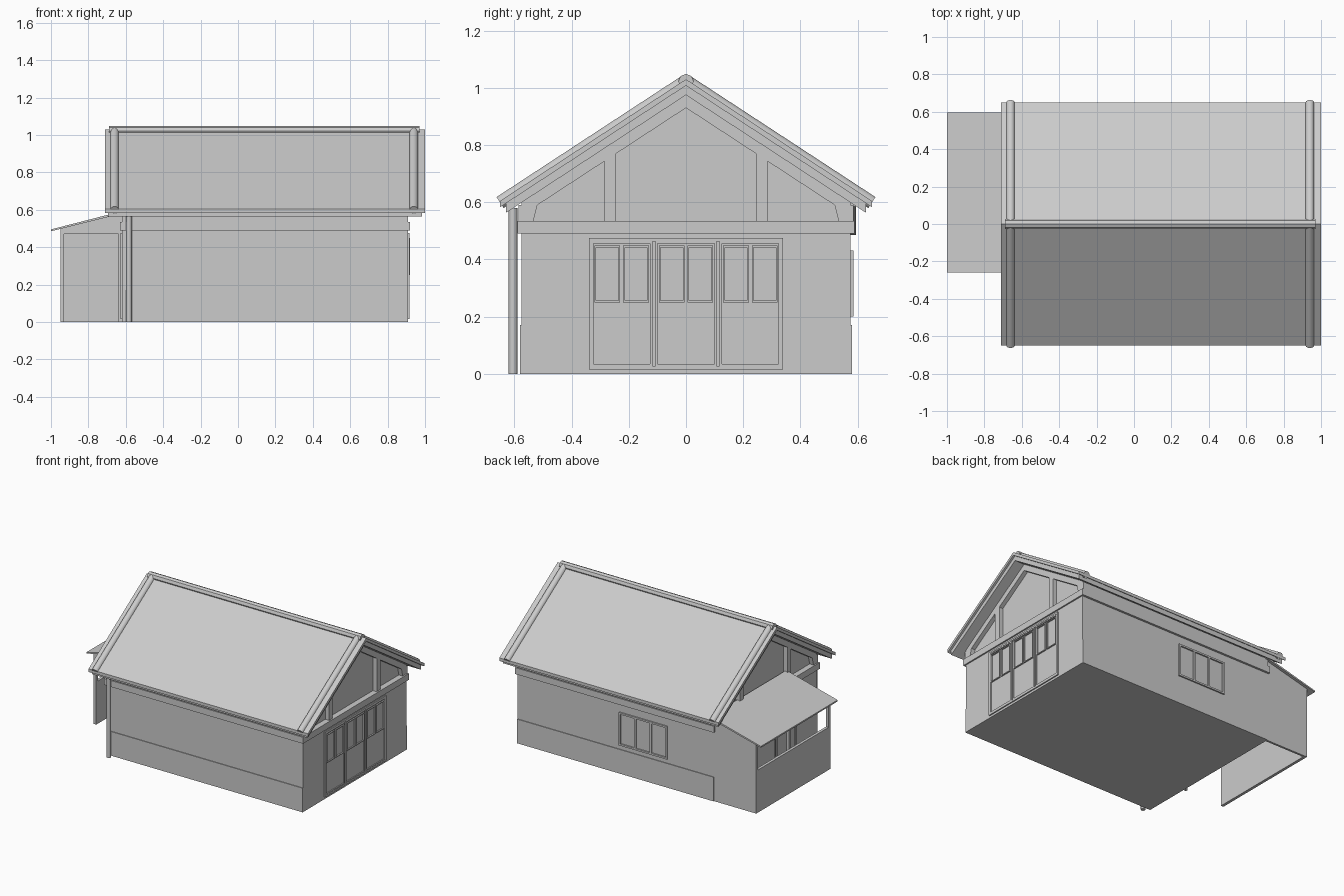
import bpy
import bmesh
import math
from mathutils import Vector

cube = bpy.data.objects.get("Cube")
if cube:
    bpy.data.objects.remove(cube, do_unlink=True)

mat = bpy.data.materials.new("plain grey")
mat.use_nodes = True
GREY = (0.6, 0.6, 0.6, 1)
mat.diffuse_color = GREY
mat.node_tree.nodes["Principled BSDF"].inputs["Base Color"].default_value = GREY

MID = 0.145      # x of the main building's centre
SLOPE = 0.654    # roof pitch


def finish(name, bm):
    bmesh.ops.recalc_face_normals(bm, faces=bm.faces)
    mesh = bpy.data.meshes.new(name)
    bm.to_mesh(mesh)
    bm.free()
    mesh.materials.append(mat)
    obj = bpy.data.objects.new(name, mesh)
    bpy.context.collection.objects.link(obj)
    return obj


def prism(name, points, start, end, axis="x"):
    """Extrude a (y, z) profile along x, or an (x, z) profile along y."""
    bm = bmesh.new()
    place = (lambda p: (start, *p)) if axis == "x" else (lambda p: (p[0], start, p[1]))
    face = bm.faces.new([bm.verts.new(place(p)) for p in points])
    out = bmesh.ops.extrude_face_region(bm, geom=[face])
    step = Vector((end - start, 0, 0) if axis == "x" else (0, end - start, 0))
    bmesh.ops.translate(bm, vec=step, verts=[v for v in out["geom"] if isinstance(v, bmesh.types.BMVert)])
    return finish(name, bm)


def box(name, x, y, z):
    return prism(name, [(y[0], z[0]), (y[1], z[0]), (y[1], z[1]), (y[0], z[1])], *x)


def tube(name, a, b, radius, sides=16):
    a, b = Vector(a), Vector(b)
    bm = bmesh.new()
    bmesh.ops.create_cone(bm, cap_ends=True, segments=sides, radius1=radius, radius2=radius, depth=(b - a).length)
    turn = (b - a).to_track_quat("Z", "Y").to_matrix().to_4x4()
    turn.translation = (a + b) / 2
    bm.transform(turn)
    obj = finish(name, bm)
    for f in obj.data.polygons:
        f.use_smooth = sides > 8 and len(f.vertices) == 4
    return obj


def chevron(name, top, bottom, half, x):
    """Two sloping slabs joined at the ridge."""
    drop = SLOPE * half
    return prism(name, [(-half, bottom - drop), (0, bottom), (half, bottom - drop),
                        (half, top - drop), (0, top), (-half, top - drop)], *x)


def frame(name, x, y, z, w):
    """Rectangular frame facing along x."""
    box(name + "_bottom", x, y, (z[0], z[0] + w))
    box(name + "_top", x, y, (z[1] - w, z[1]))
    for a in (y[0], y[1] - w):
        box(name + "_stile", x, (a, a + w), (z[0] + w, z[1] - w))


# Main walls, with the gable core set back behind its timber frame
box("lower_walls", (-0.62, 0.91), (-0.575, 0.575), (0, 0.535))
prism("gable_core", [(-0.57, 0.5), (0.57, 0.5), (0.57, 0.61), (0, 0.985), (-0.57, 0.61)], -0.59, 0.88)
box("wall_band", (-0.63, 0.92), (-0.59, 0.59), (0.49, 0.535))
for s in (-1, 1):
    box("plinth", (-0.62, 0.91), sorted((s * 0.57, s * 0.58)), (0, 0.17))
    box("wall_plate", (-0.62, 0.91), sorted((s * 0.56, s * 0.585)), (0.535, 0.59))

# Roof with ridge and verge tubes
chevron("roof_cover", 1.03, 1.008, 0.65, (-0.71, 1.0))
chevron("roof_deck", 1.01, 0.975, 0.63, (-0.695, 0.985))
tube("ridge_tube", (-0.69, 0, 1.022), (0.97, 0, 1.022), 0.027, 8)
for x in (-0.66, 0.94):
    for s in (-1, 1):
        tube("verge_tube", (x, 0, 1.024), (x, s * 0.65, 1.024 - SLOPE * 0.65), 0.023)

# Both ends: gable timbers and triple doors
for side in (-1, 1):
    def span(a, b):
        """Distances out from the end wall face, as sorted x limits."""
        return sorted((MID + side * (0.765 + a), MID + side * (0.765 + b)))

    chevron("gable_rafters", 0.98, 0.93, 0.575, span(-0.03, 0))
    for s in (-1, 1):
        box("gable_post", span(-0.03, 0), sorted((s * 0.245, s * 0.285)), (0.53, 0.78))
        prism("gable_corner", [(s * 0.535, 0.53), (s * 0.575, 0.53), (s * 0.575, 0.61), (s * 0.515, 0.61)],
              *span(-0.03, 0))
    frame("door_surround", span(0, 0.008), (-0.34, 0.34), (0.015, 0.475), 0.012)
    for c in (-0.225, 0, 0.225):
        frame("door_edge", span(0, 0.006), (c - 0.107, c + 0.107), (0.027, 0.463), 0.008)
        for p in (-0.05, 0.05):
            frame("door_window", span(0, 0.009), (c + p - 0.045, c + p + 0.045), (0.25, 0.448), 0.006)

# Back window with three lights
for z in (0.2, 0.42):
    box("window_rail", (-0.26, 0.115), (0.57, 0.585), (z, z + 0.012))
for i in range(4):
    x = -0.26 + i * 0.121
    box("window_bar", (x, x + 0.012), (0.57, 0.585), (0.2, 0.43))

# Downpipe
tube("downpipe", (-0.583, -0.605, 0), (-0.583, -0.605, 0.58), 0.015)

# Lean-to: open floor and front, low end wall, thin sloping roof
prism("lean_to_roof", [(-1.0, 0.485), (-0.6, 0.585), (-0.6, 0.598), (-1.0, 0.495)], -0.26, 0.595, "y")
prism("lean_to_back_wall", [(-0.95, 0), (-0.61, 0), (-0.61, 0.585), (-0.95, 0.5)], 0.56, 0.575, "y")
box("lean_to_end_wall", (-0.95, -0.93), (-0.25, 0.575), (0, 0.3))
box("lean_to_end_beam", (-0.95, -0.93), (-0.25, 0.575), (0.47, 0.495))
for y in (-0.25, 0.555):
    box("lean_to_post", (-0.95, -0.93), (y, y + 0.02), (0.3, 0.48))
prism("lean_to_front_header", [(-0.95, 0.47), (-0.61, 0.47), (-0.61, 0.585), (-0.95, 0.5)], -0.25, -0.235, "y")
box("lean_to_wall_post", (-0.64, -0.61), (-0.25, -0.235), (0, 0.48))
